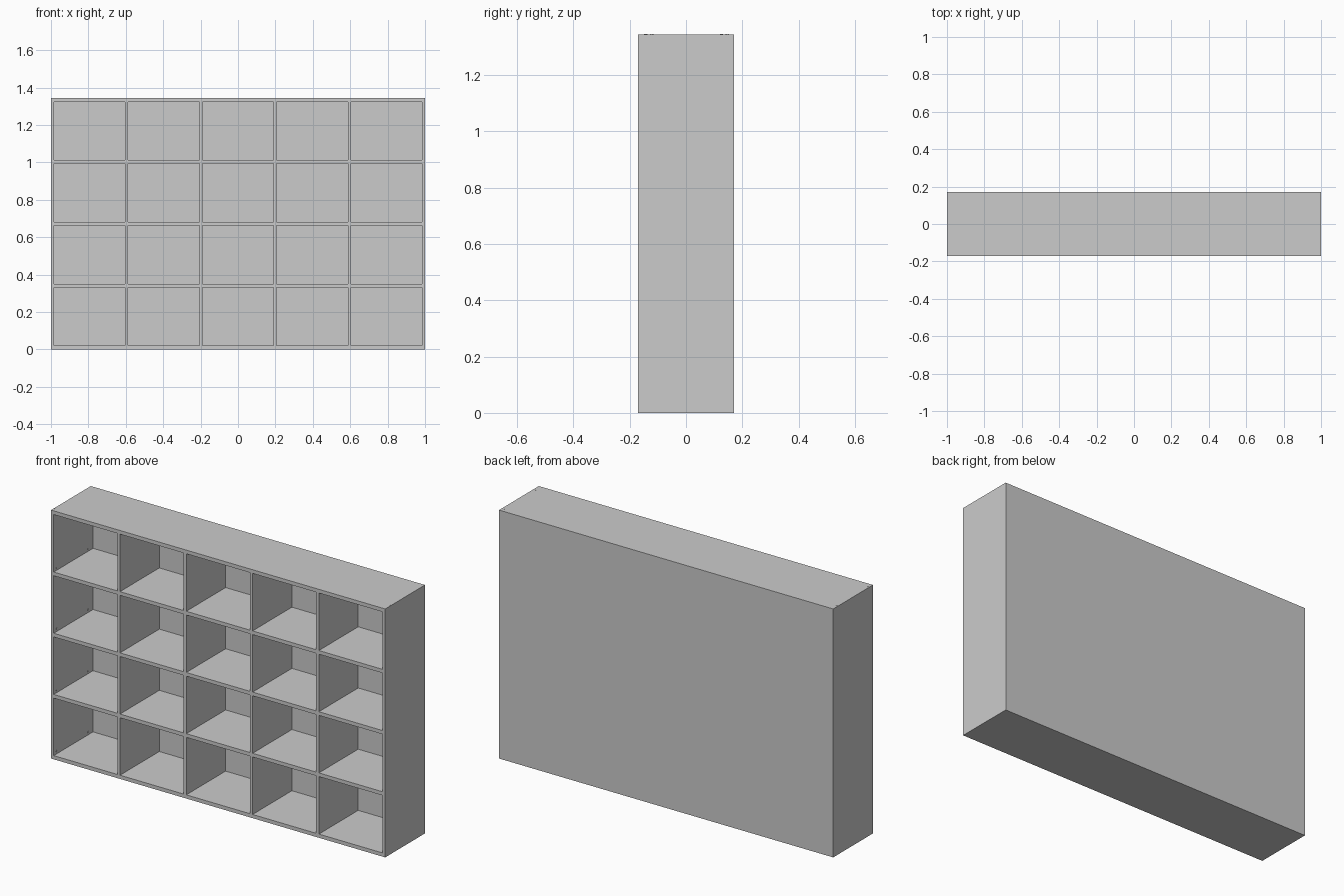
import bpy

if "Cube" in bpy.data.objects:
    bpy.data.objects.remove(bpy.data.objects["Cube"])

W, D, H = 2.0, 0.34, 1.344      # overall size
COLS, ROWS = 5, 4
TX, TZ = 0.016, 0.02            # upright and shelf board thickness
BACK = 0.004                    # back panel thickness
PX = (W - TX) / COLS            # column pitch
PZ = (H - TZ) / ROWS            # row pitch
Y0, Y1 = -D / 2, D / 2 - BACK


def board(name, x0, x1, y0, y1, z0, z1):
    bpy.ops.mesh.primitive_cube_add(
        size=1, location=((x0 + x1) / 2, (y0 + y1) / 2, (z0 + z1) / 2))
    ob = bpy.context.object
    ob.name = name
    ob.scale = (x1 - x0, y1 - y0, z1 - z0)
    bpy.ops.object.transform_apply(location=False, rotation=False, scale=True)
    return ob


def screw_cap(name, loc, rot=(0, 0, 0)):
    bpy.ops.mesh.primitive_cylinder_add(
        vertices=16, radius=0.006, depth=0.002, location=loc, rotation=rot)
    bpy.context.object.name = name


# back panel
board("back_panel", -W / 2, W / 2, Y1, D / 2, 0, H)

# horizontal boards: bottom, shelves, top
for r in range(ROWS + 1):
    name = "bottom_board" if r == 0 else "top_board" if r == ROWS else f"shelf_{r}"
    board(name, -W / 2 + TX, W / 2 - TX, Y0, Y1, r * PZ, r * PZ + TZ)

# full-height side panels
board("left_side", -W / 2, -W / 2 + TX, Y0, Y1, 0, H)
board("right_side", W / 2 - TX, W / 2, Y0, Y1, 0, H)

# dividers between the shelves
for c in range(1, COLS):
    x = -W / 2 + c * PX
    for r in range(ROWS):
        board(f"divider_{c}_{r + 1}", x, x + TX, Y0, Y1, r * PZ + TZ, (r + 1) * PZ)

# small screw caps on the top edges and inside the side panels
for side, ys in ((-1, (-0.143, 0.126)), (1, (-0.122, 0.147))):
    for y in ys:
        screw_cap("top_screw_cap", (side * 0.99, y, H - 0.0005))
        for r in range(ROWS):
            screw_cap("inner_screw_cap",
                      (side * (W / 2 - TX), y, r * PZ + TZ + 0.014),
                      (0, 1.5708, 0))
